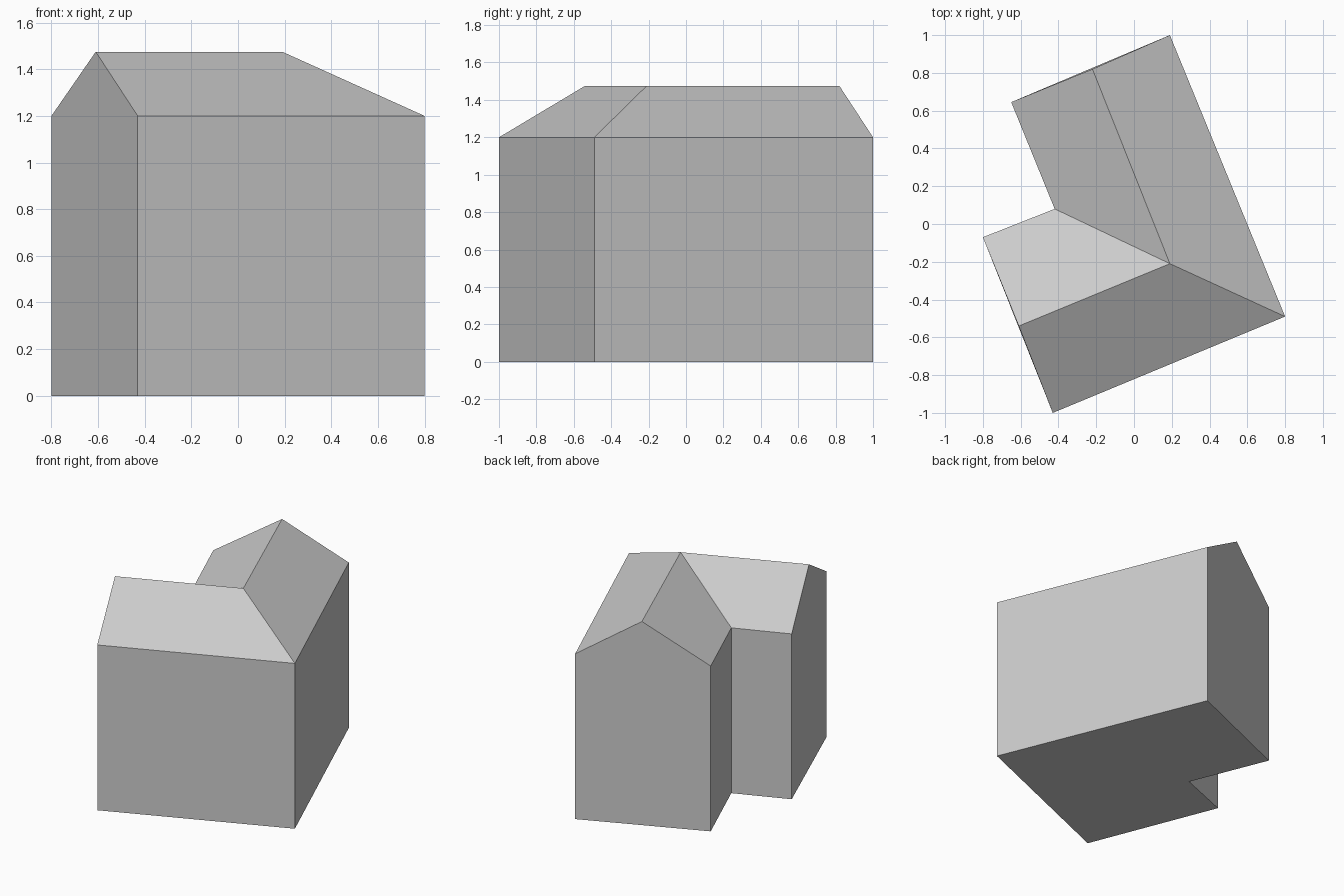
import bpy
import bmesh

cube = bpy.data.objects.get("Cube")
if cube:
    bpy.data.objects.remove(cube, do_unlink=True)

# Single plain grey for the whole building
grey = bpy.data.materials.new("plain_grey")
grey.use_nodes = True
colour = (0.6, 0.6, 0.6, 1.0)
grey.diffuse_color = colour
grey.node_tree.nodes["Principled BSDF"].inputs["Base Color"].default_value = colour

EAVE, RIDGE = 1.2, 1.475

# L-shaped footprint, counter-clockwise from the front corner
footprint = [(-0.43, -1.0), (0.8, -0.49), (0.19, 1.0),
             (-0.65, 0.645), (-0.42, 0.08), (-0.8, -0.07)]
# Ridge ends over the two gables, and the point where the ridges meet
side_gable, back_gable, ridge_corner = (-0.61, -0.54), (-0.22, 0.82), (0.19, -0.21)


def at(points, z):
    return [(x, y, z) for x, y in points]


def build(name, polygons):
    """Make a flat-shaded object from polygons, welding shared corners."""
    bm = bmesh.new()
    for polygon in polygons:
        bm.faces.new([bm.verts.new(p) for p in polygon])
    bmesh.ops.remove_doubles(bm, verts=bm.verts, dist=0.0001)
    mesh = bpy.data.meshes.new(name)
    bm.to_mesh(mesh)
    bm.free()
    mesh.materials.append(grey)
    obj = bpy.data.objects.new(name, mesh)
    bpy.context.collection.objects.link(obj)
    return obj


base, eaves = at(footprint, 0), at(footprint, EAVE)
side, back, corner = at([side_gable, back_gable, ridge_corner], RIDGE)
front_c, right_c, back_c, rear_left_c, inner_c, left_c = eaves

# Walls: one panel per footprint edge, with a peak on the gable ends, and a floor
peaks = {2: [back], 5: [side]}
walls = [base[::-1]]
for i in range(len(base)):
    j = (i + 1) % len(base)
    walls.append([base[i], base[j], eaves[j]] + peaks.get(i, []) + [eaves[i]])
build("walls", walls)

# Roof: two slopes on each wing, meeting at the hip and the valley
build("roof", [
    [front_c, right_c, corner, side],
    [right_c, back_c, back, corner],
    [rear_left_c, inner_c, corner, back],
    [inner_c, left_c, side, corner],
])
